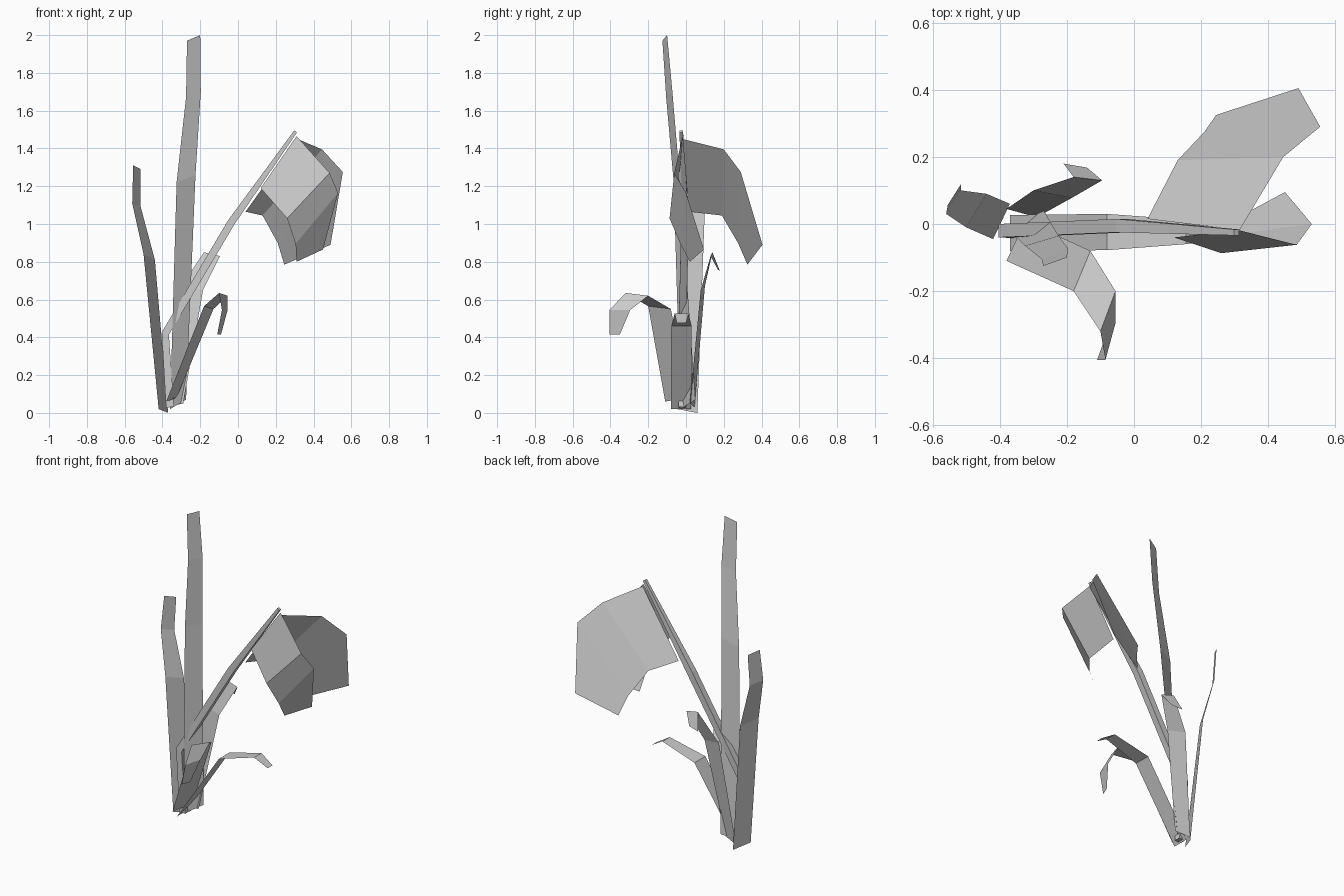
import bpy
from mathutils import Vector


def make(name, verts, faces):
    mesh = bpy.data.meshes.new(name)
    mesh.from_pydata(verts, [], faces)
    mesh.update()
    obj = bpy.data.objects.new(name, mesh)
    bpy.context.collection.objects.link(obj)
    return obj


def blade(name, left, right):
    """Thin folded sheet between a left and a right edge."""
    n = len(left)
    faces = [(i, n + i, n + i + 1, i + 1) for i in range(n - 1)]
    return make(name, left + right, faces)


def tube(name, path, radii):
    """Square tapered tube bending in the xz plane."""
    pts = [Vector(p) for p in path]
    verts, faces = [], []
    for i, (p, r) in enumerate(zip(pts, radii)):
        d = (pts[min(i + 1, len(pts) - 1)] - pts[max(i - 1, 0)]).normalized()
        side = Vector((0, 1, 0))
        up = d.cross(side).normalized()
        for a, b in ((-1, -1), (1, -1), (1, 1), (-1, 1)):
            verts.append(p + side * (a * r) + up * (b * r))
    for i in range(len(pts) - 1):
        for k in range(4):
            a, b = 4 * i + k, 4 * i + (k + 1) % 4
            faces.append((a, b, b + 4, a + 4))
    m = len(verts)
    faces += [(3, 2, 1, 0), (m - 4, m - 3, m - 2, m - 1)]
    return make(name, verts, faces)


# Leaning flower stem
tube("stem",
     [(-0.36, -0.02, 0.03), (-0.385, -0.02, 0.42), (-0.035, -0.005, 1.01), (0.305, -0.025, 1.49)],
     [0.021, 0.02, 0.02, 0.009])

# Tall upright leaf
blade("tall_leaf",
      [(-0.36, -0.03, 0.02), (-0.325, -0.065, 1.22), (-0.275, -0.105, 1.67), (-0.27, -0.125, 1.97)],
      [(-0.275, 0.05, 0.07), (-0.225, -0.035, 1.26), (-0.197, -0.072, 1.70), (-0.2, -0.1, 2.0)])

# Leaf on the left
blade("left_leaf",
      [(-0.42, -0.045, 0.02), (-0.5, -0.01, 0.84), (-0.56, 0.03, 1.11), (-0.555, 0.057, 1.31)],
      [(-0.37, 0.06, 0.0), (-0.44, 0.09, 0.81), (-0.515, 0.1, 1.09), (-0.515, 0.12, 1.29)])

# Drooping leaf at the front
blade("front_leaf",
      [(-0.38, -0.11, 0.06), (-0.18, -0.2, 0.565), (-0.10, -0.32, 0.635),
       (-0.085, -0.405, 0.545), (-0.11, -0.405, 0.415)],
      [(-0.325, 0.01, 0.08), (-0.13, -0.08, 0.55), (-0.055, -0.2, 0.62),
       (-0.055, -0.295, 0.545), (-0.09, -0.35, 0.415)])

# Leaf behind the stem with folded tip
blade("back_leaf",
      [(-0.38, 0.045, 0.03), (-0.3, 0.1, 0.67), (-0.18, 0.14, 0.85), (-0.21, 0.18, 0.75)],
      [(-0.29, 0.02, 0.05), (-0.185, 0.078, 0.65), (-0.095, 0.13, 0.83), (-0.14, 0.168, 0.76)])

# Leaf arching to the right, a profile swept straight across y
profile = [(-0.37, 0.02), (-0.08, 0.46), (0.155, 0.525), (0.24, 0.475)]
blade("right_leaf",
      [(x, y, z) for (x, z), y in zip(profile, (-0.08, -0.078, -0.06, -0.048))],
      [(x, y, z) for (x, z), y in zip(profile, (0.027, 0.03, 0.013, 0.0))])

# Two hanging petals
blade("back_petal",
      [(0.04, 0.015, 1.065), (0.13, 0.19, 1.045), (0.21, 0.275, 0.9), (0.245, 0.325, 0.785)],
      [(0.315, -0.018, 1.45), (0.445, 0.2, 1.395), (0.555, 0.29, 1.275), (0.49, 0.405, 0.89)])
blade("front_petal",
      [(0.12, -0.04, 1.19), (0.26, -0.087, 1.03), (0.305, -0.03, 0.895), (0.31, 0.02, 0.8)],
      [(0.31, -0.018, 1.465), (0.485, -0.062, 1.27), (0.53, 0.0, 1.165), (0.45, 0.095, 0.865)])
